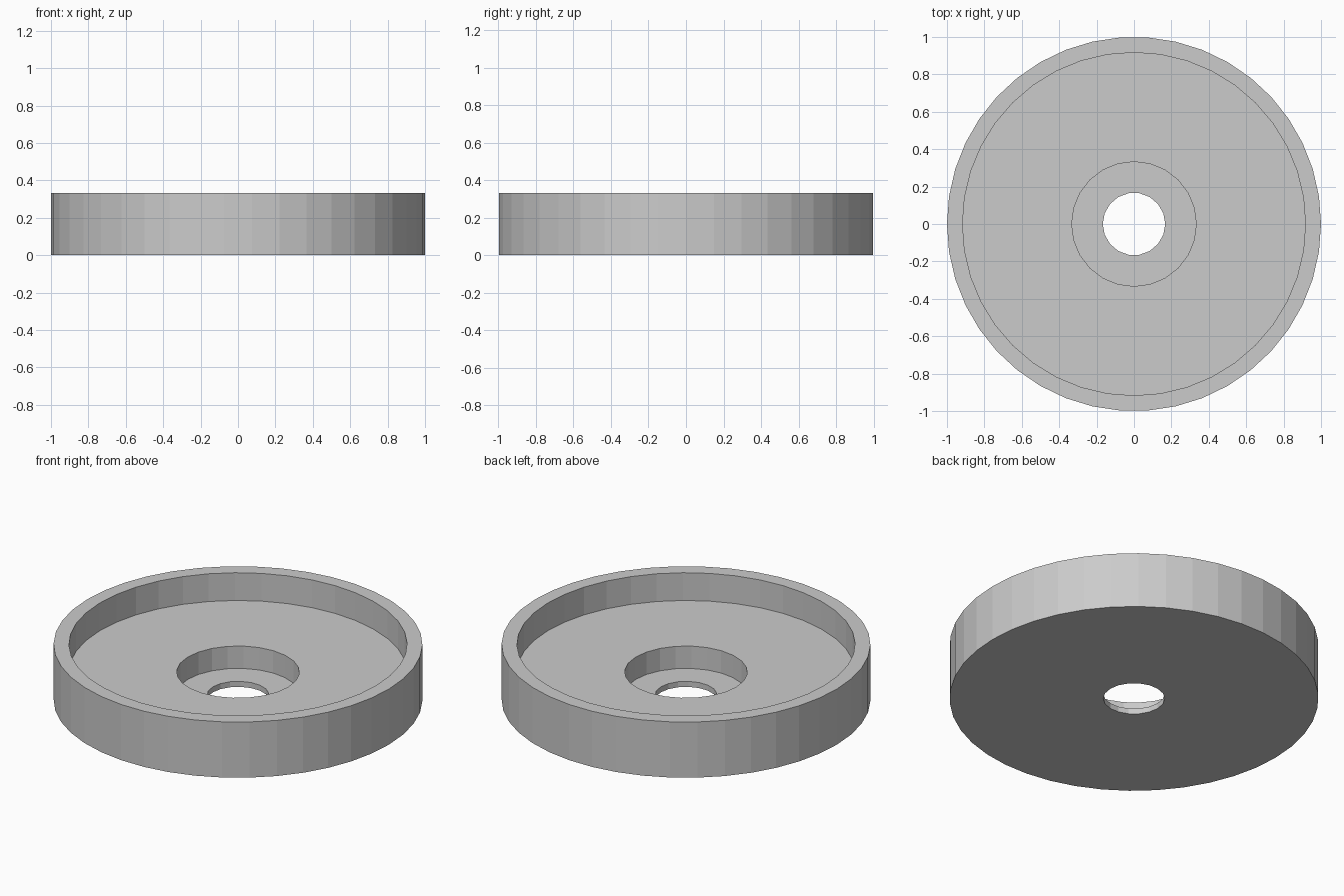
import bpy
import math

default = bpy.data.objects.get("Cube")
if default:
    bpy.data.objects.remove(default, do_unlink=True)

HEIGHT = 0.333

grey = bpy.data.materials.new("light grey")
grey.use_nodes = True
colour = (0.6, 0.6, 0.6, 1)
grey.diffuse_color = colour
grey.node_tree.nodes["Principled BSDF"].inputs["Base Color"].default_value = colour


def cylinder(name, radius, bottom, top, sides):
    """Upright faceted cylinder with a corner on the x axis."""
    bpy.ops.mesh.primitive_cylinder_add(
        vertices=sides, radius=radius, depth=top - bottom,
        location=(0, 0, (bottom + top) / 2), rotation=(0, 0, math.pi / 2))
    obj = bpy.context.object
    obj.name = name
    obj.data.materials.append(grey)
    return obj


# Solid outer disc
dish = cylinder("round_dish", 1, 0, HEIGHT, 42)

# Stepped openings: wide tray, counterbore, through hole
openings = [
    ("tray_cutter", 0.917, 0.167, 40),
    ("counterbore_cutter", 0.333, 0.033, 24),
    ("hole_cutter", 0.167, -0.1, 18),
]
for name, radius, bottom, sides in openings:
    cutter = cylinder(name, radius, bottom, HEIGHT + 0.1, sides)
    cutter.hide_render = True
    cut = dish.modifiers.new(name, "BOOLEAN")
    cut.operation = "DIFFERENCE"
    cut.solver = "EXACT"
    cut.object = cutter
    bpy.context.view_layer.objects.active = dish
    bpy.ops.object.modifier_apply(modifier=cut.name)
    bpy.data.objects.remove(cutter, do_unlink=True)
